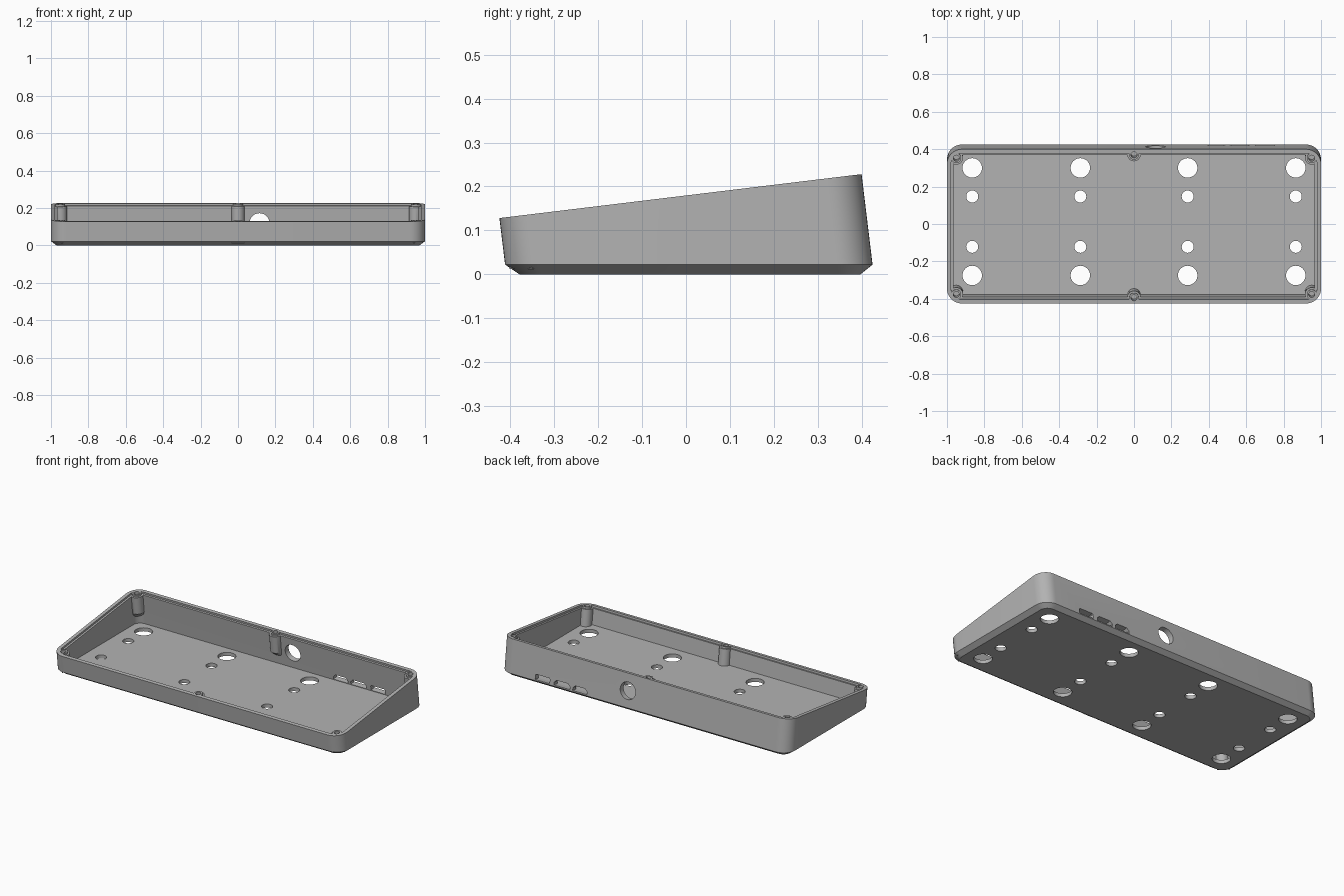
import bpy, bmesh
from math import sin, cos, pi, atan2
from mathutils import Matrix, Vector

cube = bpy.data.objects.get("Cube")
if cube:
    bpy.data.objects.remove(cube, do_unlink=True)

# Tilted frame: x across, v up the slope, w out of the open rim
TILT = atan2(0.1, 0.825)
FRAME = Matrix.Translation((0, -0.0125, 0.178)) @ Matrix.Rotation(TILT, 4, 'X')
HALF_X, HALF_V, RADIUS = 1.0, 0.4155, 0.08
FLOOR, LEDGE = 0.022, -0.012


def w_at(v, z):
    """Tilted height of the level plane z."""
    return (z - 0.178 - v * sin(TILT)) / cos(TILT)


def tilted(x, v, w):
    return FRAME @ Vector((x, v, w))


def wall_ring(inset, z=None, w=None, steps=10):
    """Rounded rectangle, either level at z or parallel to the rim at w."""
    r = max(RADIUS - inset, 0.03)
    cx, cv = HALF_X - inset - r, HALF_V - inset - r
    points = []
    for q, (sx, sv) in enumerate([(1, 1), (-1, 1), (-1, -1), (1, -1)]):
        for i in range(steps + 1):
            a = (q + i / steps) * pi / 2
            x, v = sx * cx + r * cos(a), sv * cv + r * sin(a)
            points.append(tilted(x, v, w_at(v, z) if w is None else w))
    return points


def loft(bm, rings):
    """Skin a stack of matching rings and cap both ends."""
    loops = [[bm.verts.new(p) for p in ring] for ring in rings]
    for a, b in zip(loops, loops[1:]):
        for i in range(len(a)):
            j = (i + 1) % len(a)
            bm.faces.new((a[i], a[j], b[j], b[i]))
    bm.faces.new(loops[0])
    bm.faces.new(loops[-1])


def make_object(name, bm):
    bmesh.ops.recalc_face_normals(bm, faces=bm.faces)
    mesh = bpy.data.meshes.new(name)
    bm.to_mesh(mesh)
    bm.free()
    obj = bpy.data.objects.new(name, mesh)
    bpy.context.collection.objects.link(obj)
    return obj


def circle(r, steps=32):
    return [(r * cos(2 * pi * i / steps), r * sin(2 * pi * i / steps)) for i in range(steps)]


# Tray: chamfered base, leaning walls, stepped rim and flat inner floor
bm = bmesh.new()
loft(bm, [wall_ring(0.03, z=0), wall_ring(0, z=0.022), wall_ring(0, w=0),
          wall_ring(0.022, w=0), wall_ring(0.022, w=LEDGE),
          wall_ring(0.034, w=LEDGE), wall_ring(0.034, z=FLOOR)])
tray = make_object("tray", bm)

# Screw bosses: (x, v, inward direction)
bosses = []
for s in (-1, 1):
    bosses.append((0, s * 0.385, Vector((0, -s))))
    for sx in (-1, 1):
        bosses.append((sx * 0.95, s * 0.367, Vector((-sx, -s)).normalized()))


def boss_ring(x, v, inward, r, w=None, z=None, limit=1):
    """D-shaped outline, round side inward, flat side buried in the wall."""
    side = Vector((-inward.y, inward.x))
    outline = [(r * cos(a), r * sin(a)) for a in (-pi / 2 + pi * i / 16 for i in range(17))]
    outline += [(-0.02, r), (-0.02, -r)]
    points = []
    for u, t in outline:
        p = Vector((x, v)) + inward * min(u, limit) + side * t
        points.append(tilted(p.x, p.y, w_at(p.y, z) if w is None else w))
    return points


bm = bmesh.new()
for x, v, d in bosses:
    rings = [boss_ring(x, v, d, 0.026, w=-0.0005), boss_ring(x, v, d, 0.026, w=LEDGE + 0.0005),
             boss_ring(x, v, d, 0.036, w=LEDGE + 0.0005)]
    if v < 0:
        rings.append(boss_ring(x, v, d, 0.036, z=0.012))
    else:
        # Rear bosses taper back into the wall
        rings.append(boss_ring(x, v, d, 0.036, w=-0.12))
        rings.append(boss_ring(x, v, d, 0.036, w=-0.165, limit=-0.012))
    loft(bm, rings)
boss_set = make_object("screw_bosses", bm)

# Cutters
bm = bmesh.new()
for x, v, d in bosses:
    loft(bm, [[tilted(x + a, v + b, w) for a, b in circle(0.016, 20)] for w in (0.02, -0.07)])

# Floor holes: large outer rows, small inner rows
for x in (-0.865, -0.287, 0.287, 0.865):
    for y, r in ((0.3, 0.052), (-0.275, 0.052), (0.147, 0.032), (-0.122, 0.032)):
        loft(bm, [[Vector((x + a, y + b, z)) for a, b in circle(r)] for z in (-0.05, 0.05)])

# Rear wall round hole and connector ports
loft(bm, [[tilted(0.115 + a, v, -0.105 + b) for a, b in circle(0.053)] for v in (0.34, 0.46)])
for x, half, bevel in ((0.70, 0.05, 0.004), (0.565, 0.055, 0.016), (0.44, 0.05, 0.016)):
    outline = [(-half, -0.2), (half, -0.2), (half, -0.168 - bevel),
               (half - bevel, -0.168), (bevel - half, -0.168), (-half, -0.168 - bevel)]
    loft(bm, [[tilted(x + a, v, w) for a, w in outline] for v in (0.372, 0.46)])
cutters = make_object("hole_cutters", bm)

# Join the bosses, then cut every hole
bpy.ops.object.select_all(action='DESELECT')
bpy.context.view_layer.objects.active = tray
tray.select_set(True)
for helper, operation in ((boss_set, 'UNION'), (cutters, 'DIFFERENCE')):
    helper.hide_render = True
    mod = tray.modifiers.new(helper.name, 'BOOLEAN')
    mod.operation, mod.object, mod.solver = operation, helper, 'EXACT'
    bpy.ops.object.modifier_apply(modifier=mod.name)
    bpy.data.objects.remove(helper, do_unlink=True)

# Single plain grey
grey = bpy.data.materials.new("plain_grey")
grey.use_nodes = True
colour = (0.45, 0.45, 0.45, 1)
grey.diffuse_color = colour
grey.node_tree.nodes["Principled BSDF"].inputs["Base Color"].default_value = colour
tray.data.materials.clear()
tray.data.materials.append(grey)
bpy.ops.object.shade_smooth_by_angle(angle=pi / 6)
